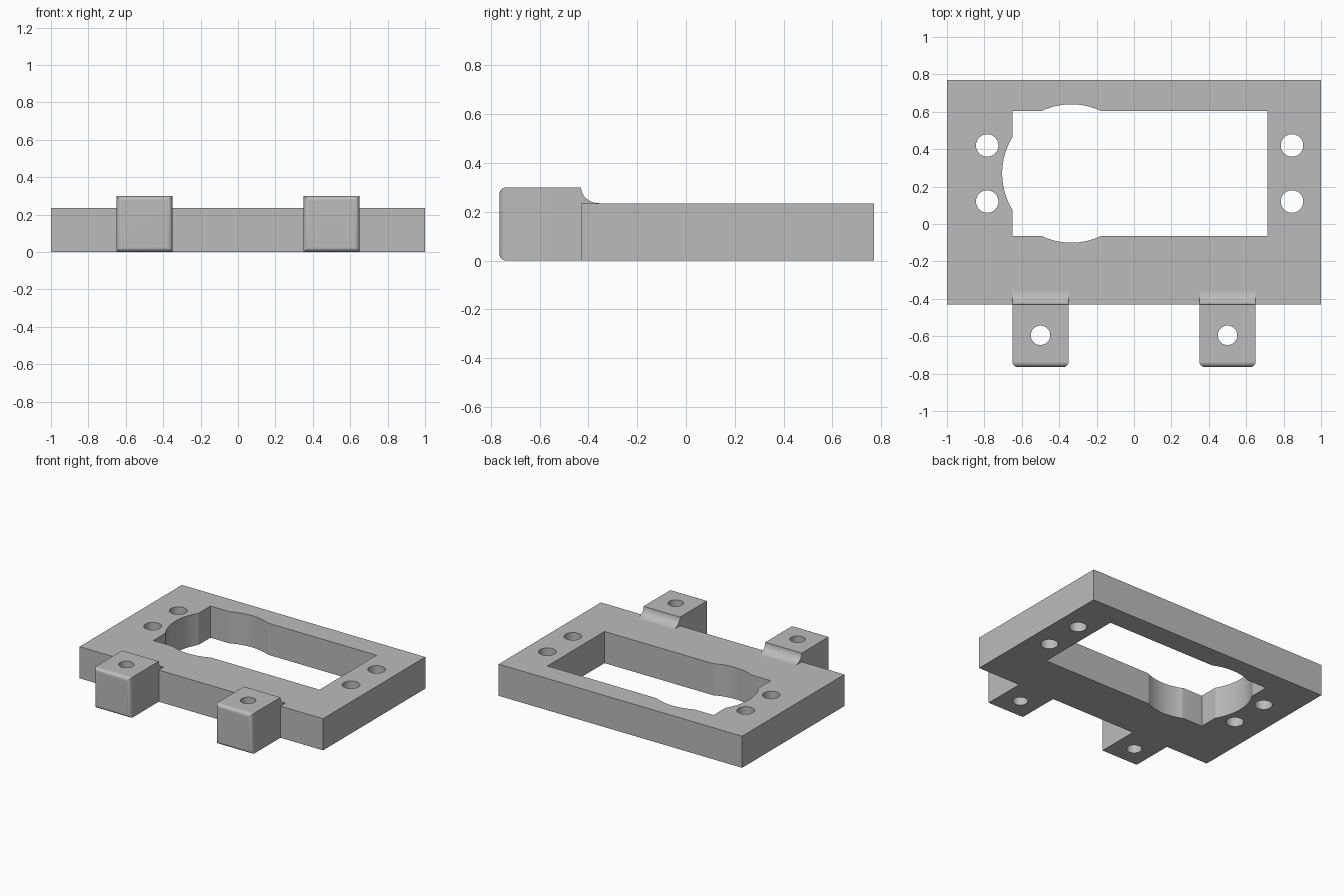
import bpy, bmesh
from math import sin, cos, pi, radians

if "Cube" in bpy.data.objects:
    bpy.data.objects.remove(bpy.data.objects["Cube"], do_unlink=True)

grey = bpy.data.materials.new("plain_grey")
grey.use_nodes = True
colour = (0.5, 0.5, 0.5, 1)
grey.diffuse_color = colour
grey.node_tree.nodes["Principled BSDF"].inputs["Base Color"].default_value = colour

HEIGHT = 0.235          # frame thickness
TAB_HEIGHT = 0.30
FRONT, FRAME_FRONT, BACK = -0.765, -0.43, 0.77


def make_object(name, bm):
    bmesh.ops.recalc_face_normals(bm, faces=bm.faces)
    mesh = bpy.data.meshes.new(name)
    bm.to_mesh(mesh)
    bm.free()
    mesh.materials.append(grey)
    obj = bpy.data.objects.new(name, mesh)
    bpy.context.collection.objects.link(obj)
    return obj


def prism(bm, points, offset):
    face = bm.faces.new([bm.verts.new(p) for p in points])
    result = bmesh.ops.extrude_face_region(bm, geom=[face])
    verts = [v for v in result["geom"] if isinstance(v, bmesh.types.BMVert)]
    bmesh.ops.translate(bm, verts=verts, vec=offset)


def box(name, x0, x1, y0, y1, z0, z1):
    bm = bmesh.new()
    prism(bm, [(x0, y0, z0), (x1, y0, z0), (x1, y1, z0), (x0, y1, z0)], (0, 0, z1 - z0))
    return make_object(name, bm)


def hole_cutter(x, y, radius, sides=48):
    bm = bmesh.new()
    ring = [(x + radius * cos(2 * pi * i / sides), y + radius * sin(2 * pi * i / sides), -0.2)
            for i in range(sides)]
    prism(bm, ring, (0, 0, 0.8))
    return make_object("hole_cutter", bm)


def mounting_tab(x0, x1):
    # Side profile with a concave fillet blending onto the frame
    run, rise, steps = 0.075, TAB_HEIGHT - HEIGHT, 10
    end = FRAME_FRONT + run
    profile = [(FRONT, 0), (end, 0)]
    for i in range(steps + 1):
        a = pi / 2 * i / steps
        profile.append((end - run * sin(a), TAB_HEIGHT - rise * cos(a)))
    profile.append((FRONT, TAB_HEIGHT))
    bm = bmesh.new()
    prism(bm, [(x0, y, z) for y, z in profile], (x1 - x0, 0, 0))
    # Round the border of the front face
    edges = [e for e in bm.edges if all(abs(v.co.y - FRONT) < 1e-4 for v in e.verts)]
    bmesh.ops.bevel(bm, geom=edges, offset=0.028, segments=5, profile=0.5, affect="EDGES")
    return make_object("mounting_tab", bm)


def combine(target, tool, operation):
    mod = target.modifiers.new("combine", "BOOLEAN")
    mod.operation, mod.solver, mod.object = operation, "EXACT", tool
    bpy.context.view_layer.objects.active = target
    bpy.ops.object.modifier_apply(modifier=mod.name)
    bpy.data.objects.remove(tool, do_unlink=True)


# Frame with two mounting tabs
frame = box("mounting_frame", -1, 1, FRAME_FRONT, BACK, 0, HEIGHT)
for x in (-0.5, 0.5):
    combine(frame, mounting_tab(x - 0.15, x + 0.15), "UNION")

# Rectangular window with a round clearance at one end
combine(frame, box("window_cutter", -0.65, 0.715, -0.065, 0.605, -0.2, 0.6), "DIFFERENCE")
combine(frame, hole_cutter(-0.335, 0.27, 0.37, 96), "DIFFERENCE")

# Screw holes beside the window and through the tabs
for x in (-0.785, 0.845):
    for y in (0.12, 0.42):
        combine(frame, hole_cutter(x, y, 0.06), "DIFFERENCE")
for x in (-0.5, 0.5):
    combine(frame, hole_cutter(x, -0.595, 0.052), "DIFFERENCE")

# Smooth curved walls, keep flat faces clean
bpy.ops.object.select_all(action="DESELECT")
frame.select_set(True)
bpy.context.view_layer.objects.active = frame
bpy.ops.object.shade_smooth_by_angle(angle=radians(30))
weighted = frame.modifiers.new("clean_normals", "WEIGHTED_NORMAL")
weighted.keep_sharp = True
